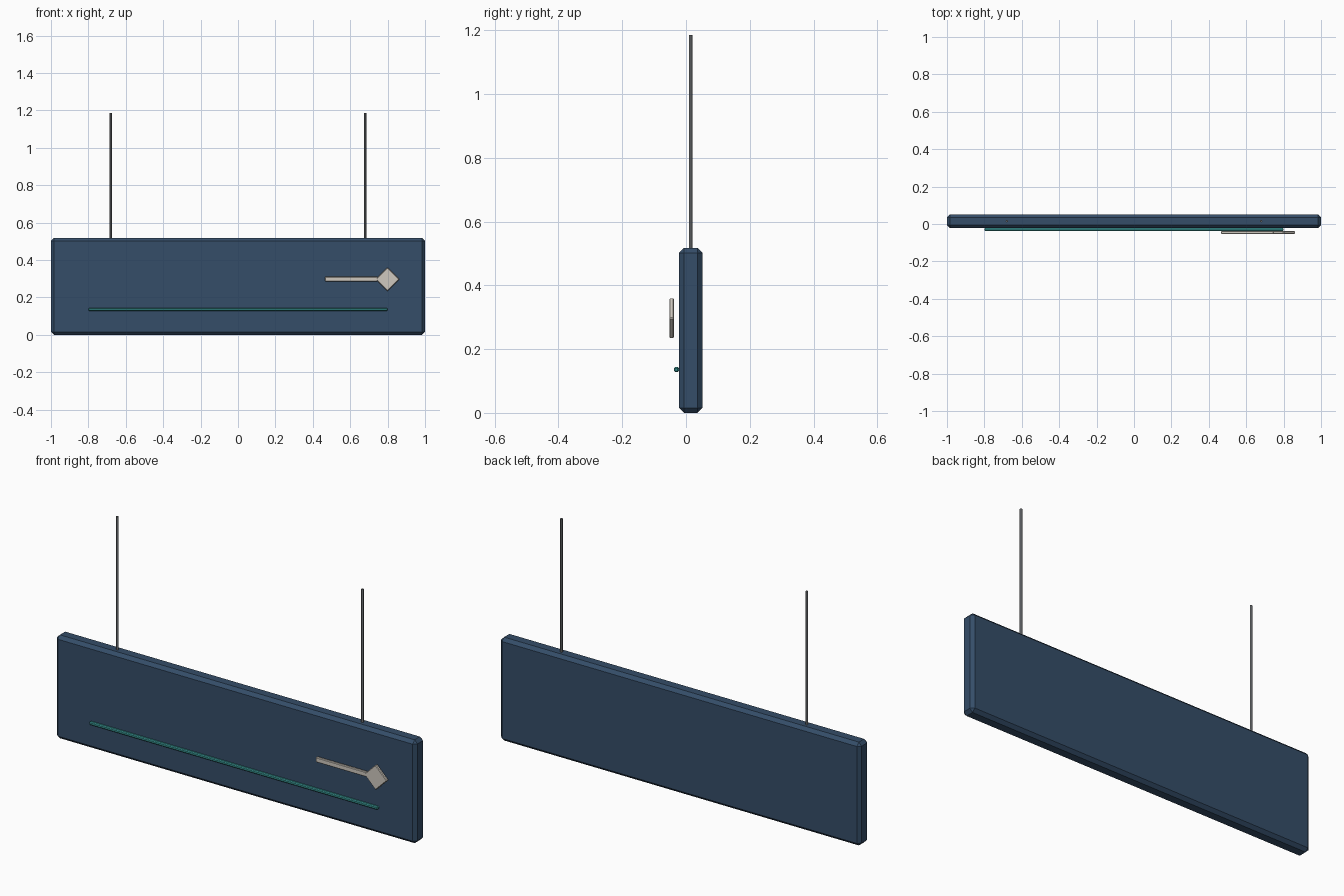
import bpy
from math import radians

if "Cube" in bpy.data.objects:
    bpy.data.objects.remove(bpy.data.objects["Cube"])


def material(name, rgb):
    m = bpy.data.materials.new(name)
    m.diffuse_color = (*rgb, 1)
    m.use_nodes = True
    m.node_tree.nodes["Principled BSDF"].inputs["Base Color"].default_value = m.diffuse_color
    return m


navy = material("navy", (0.035, 0.075, 0.14))
teal = material("teal", (0.04, 0.30, 0.29))
cream = material("cream", (0.62, 0.58, 0.52))
steel = material("steel", (0.16, 0.17, 0.18))


def box(name, loc, size, bevel, mat, turn=0):
    bpy.ops.mesh.primitive_cube_add(size=1, location=loc, rotation=(0, radians(turn), 0))
    ob = bpy.context.object
    ob.name = name
    ob.scale = size
    bpy.ops.object.transform_apply(location=False, rotation=False, scale=True)
    mod = ob.modifiers.new("chamfer", "BEVEL")
    mod.width = bevel
    mod.segments = 1
    ob.data.materials.append(mat)
    return ob


# Hanging sign board
box("sign_board", (0, 0.015, 0.259), (2, 0.074, 0.518), 0.016, navy)

# Accent strip along the lower front
box("accent_strip", (0, -0.030, 0.136), (1.6, 0.016, 0.016), 0.004, teal)

# Direction arrow: shaft and diamond head
box("arrow_shaft", (0.606, -0.045, 0.298), (0.28, 0.015, 0.025), 0.003, cream)
box("arrow_head", (0.799, -0.045, 0.297), (0.09, 0.015, 0.09), 0.003, cream, 45)

# Suspension rods, mirrored left and right
for side, label in ((-1, "left"), (1, "right")):
    bpy.ops.mesh.primitive_cylinder_add(vertices=12, radius=0.006, depth=0.684,
                                        location=(side * 0.68, 0.015, 0.843))
    rod = bpy.context.object
    rod.name = label + "_suspension_rod"
    rod.data.materials.append(steel)
    bpy.ops.object.shade_smooth_by_angle()
